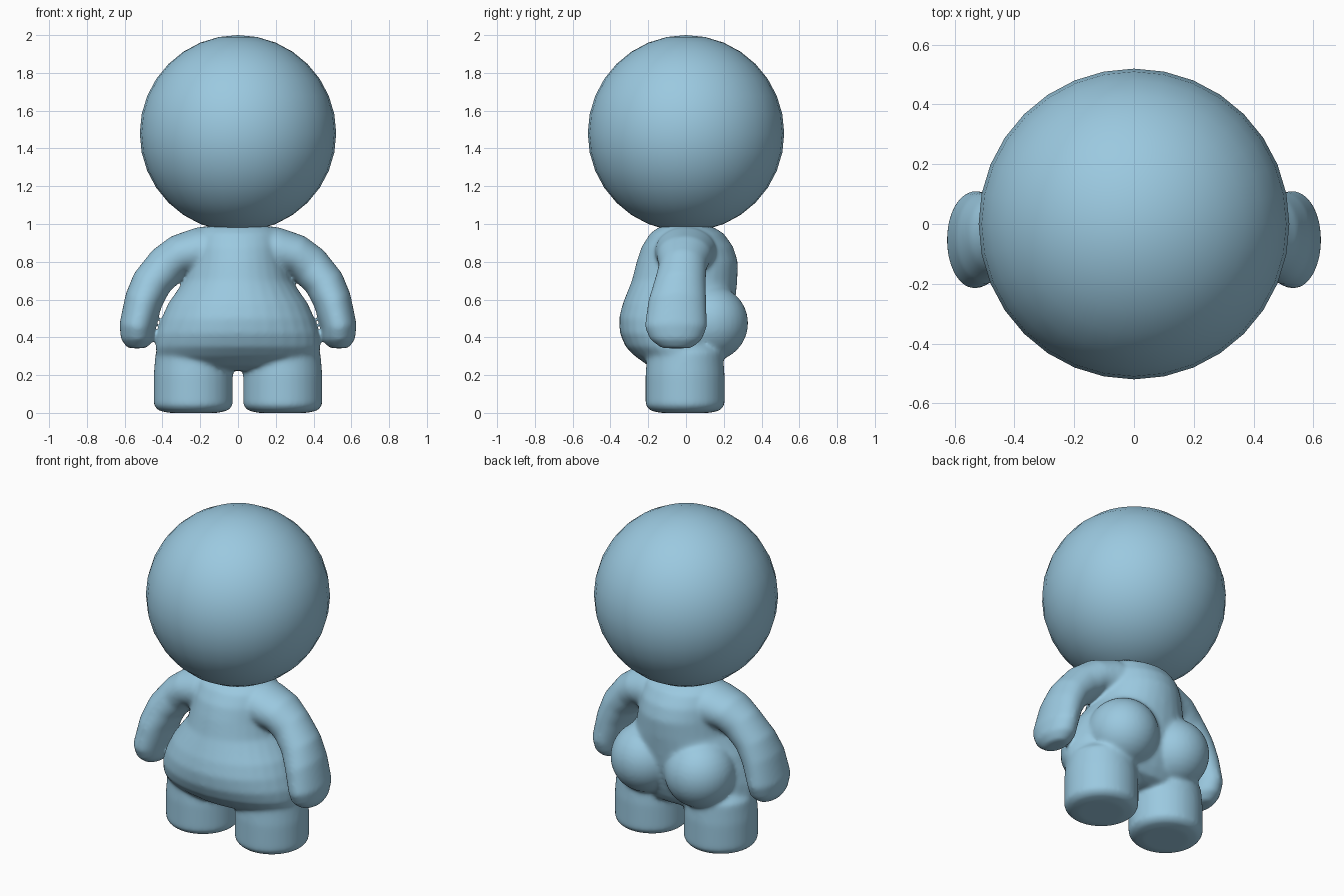
import bpy, bmesh, math
from mathutils import Vector, Matrix

if "Cube" in bpy.data.objects:
    bpy.data.objects.remove(bpy.data.objects["Cube"])

blue = bpy.data.materials.new("light blue")
blue.diffuse_color = (0.328, 0.584, 0.745, 1)
blue.use_nodes = True
blue.node_tree.nodes["Principled BSDF"].inputs["Base Color"].default_value = blue.diffuse_color
N = 32


def loft(bm, rings):
    """Each ring: two opposite points (a, b) in the xz plane plus front/back y."""
    loops = []
    for a, b, yf, yb in rings:
        a, b = Vector((a[0], 0, a[1])), Vector((b[0], 0, b[1]))
        mid, half = (a + b) / 2, (a - b) / 2
        loop = []
        for i in range(N):
            t = 2 * math.pi * i / N
            s = math.sin(t)
            p = mid + half * math.cos(t)
            p.y = (yf + yb) / 2 + s * (yb - yf) / 2
            loop.append(bm.verts.new(p))
        loops.append(loop)
    faces = [bm.faces.new(loops[0]), bm.faces.new(loops[-1])]
    for l, m in zip(loops, loops[1:]):
        for i in range(N):
            j = (i + 1) % N
            faces.append(bm.faces.new((l[i], l[j], m[j], m[i])))
    bmesh.ops.recalc_face_normals(bm, faces=faces)


bm = bmesh.new()

# torso with round belly: height, half width, front y, back y
torso = [(.225, .30, -.12, .10), (.25, .40, -.20, .16), (.30, .43, -.27, .19),
         (.35, .437, -.32, .21), (.42, .43, -.35, .23), (.50, .405, -.355, .25),
         (.58, .37, -.335, .26), (.70, .285, -.287, .272), (.80, .26, -.262, .275),
         (.88, .25, -.235, .25), (.95, .23, -.19, .20), (.987, .19, -.14, .14)]
loft(bm, [((w, z), (-w, z), f, b) for z, w, f, b in torso])

# arms: outer point, inner point, front y, back y
arm = [((.10, .988), (.10, .72), -.16, .16), ((.22, .982), (.20, .73), -.165, .16),
       ((.355, .935), (.27, .73), -.155, .135), ((.455, .86), (.31, .69), -.145, .11),
       ((.55, .74), (.363, .64), -.17, .105), ((.595, .63), (.405, .56), -.20, .108),
       ((.628, .47), (.442, .44), -.22, .112), ((.62, .39), (.447, .385), -.19, .085),
       ((.585, .342), (.485, .342), -.13, .03)]
# legs: height, radius
leg = [(0, .13), (.012, .185), (.04, .21), (.20, .21), (.32, .20), (.38, .15)]
for s in (1, -1):
    loft(bm, [((s * a[0], a[1]), (s * b[0], b[1]), f, k) for a, b, f, k in arm])
    loft(bm, [((s * .237 + r, z), (s * .237 - r, z), -.005 - r, -.005 + r) for z, r in leg])
    # buttocks
    m = Matrix.Translation((s * .185, .12, .475)) @ Matrix.Diagonal((.205, .21, .205, 1))
    bmesh.ops.create_uvsphere(bm, u_segments=32, v_segments=16, radius=1, matrix=m)

me = bpy.data.meshes.new("body")
bm.to_mesh(me)
bm.free()
body = bpy.data.objects.new("body", me)
bpy.context.collection.objects.link(body)
me.materials.append(blue)

# blend the parts into one soft skin
r = body.modifiers.new("merge", 'REMESH')
r.mode = 'VOXEL'
r.voxel_size = 0.01
r.use_smooth_shade = True
sm = body.modifiers.new("soften", 'SMOOTH')
sm.factor = 0.5
sm.iterations = 22

# head
bpy.ops.mesh.primitive_uv_sphere_add(segments=32, ring_count=16, radius=.52, location=(0, 0, 1.48))
head = bpy.context.object
head.name = "head"
head.data.materials.append(blue)
bpy.ops.object.shade_smooth()
